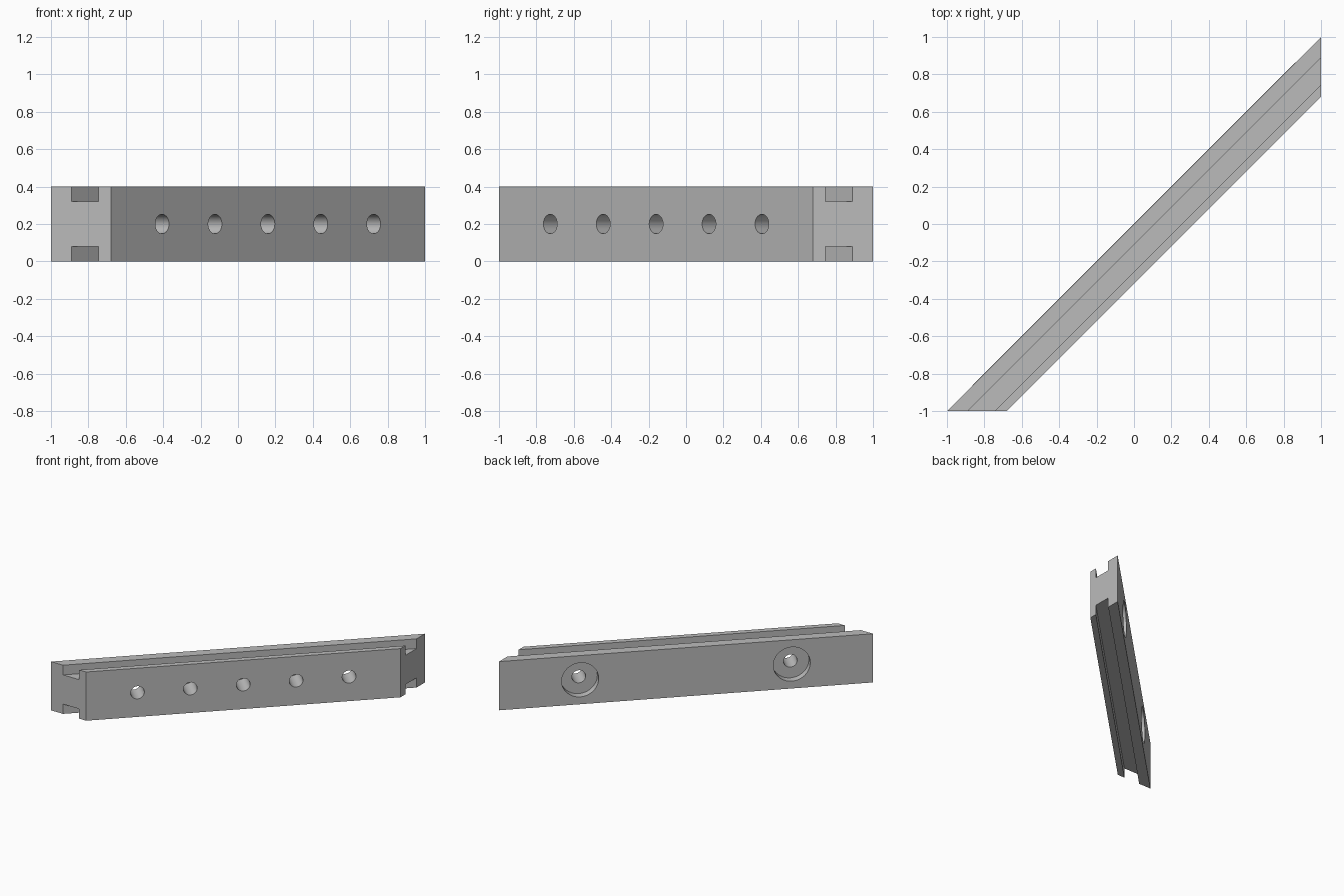
import bpy, bmesh, math
from mathutils import Vector, Matrix

cube = bpy.data.objects.get("Cube")
if cube:
    bpy.data.objects.remove(cube, do_unlink=True)

# Single grey material
grey = bpy.data.materials.new("plain grey")
grey.use_nodes = True
colour = (0.5, 0.5, 0.5, 1)
grey.diffuse_color = colour
grey.node_tree.nodes["Principled BSDF"].inputs["Base Color"].default_value = colour

WIDTH, HEIGHT, GROOVE = 0.32, 0.4, 0.08
G1, G2 = 0.11, 0.255
THICK = WIDTH / math.sqrt(2)
INWARD = Vector((1, -1, 0)).normalized()   # from back face to front face
ALONG = Vector((1, 1, 0)).normalized()


def finish(bm, name):
    bmesh.ops.recalc_face_normals(bm, faces=bm.faces)
    mesh = bpy.data.meshes.new(name)
    bm.to_mesh(mesh)
    bm.free()
    mesh.materials.append(grey)
    obj = bpy.data.objects.new(name, mesh)
    bpy.context.collection.objects.link(obj)
    return obj


# Grooved bar: H-shaped section swept along the diagonal, ends cut square to y and x
top = HEIGHT - GROOVE
section = [(0, 0), (G1, 0), (G1, GROOVE), (G2, GROOVE), (G2, 0), (WIDTH, 0),
           (WIDTH, HEIGHT), (G2, HEIGHT), (G2, top), (G1, top), (G1, HEIGHT), (0, HEIGHT)]
bm = bmesh.new()
start = [bm.verts.new((d - 1, -1, z)) for d, z in section]
end = [bm.verts.new((1, 1 - d, z)) for d, z in section]
bm.faces.new(start)
bm.faces.new(end)
for i in range(len(section)):
    j = (i + 1) % len(section)
    bm.faces.new((start[i], start[j], end[j], end[i]))
bar = finish(bm, "grooved_bar")


def drill(bm, s, radius, d0, d1):
    """Cylinder across the bar at distance s along it, from depth d0 to d1."""
    centre = ALONG * s + INWARD * (d0 + d1) / 2 + Vector((0, 0, HEIGHT / 2))
    turn = INWARD.to_track_quat("Z", "Y").to_matrix().to_4x4()
    bmesh.ops.create_cone(bm, cap_ends=True, segments=48, radius1=radius, radius2=radius,
                          depth=d1 - d0, matrix=Matrix.Translation(centre) @ turn)


def cut(name, drills):
    bm = bmesh.new()
    for args in drills:
        drill(bm, *args)
    cutter = finish(bm, name)
    cutter.hide_render = True
    mod = bar.modifiers.new(name, "BOOLEAN")
    mod.operation, mod.solver, mod.object = "DIFFERENCE", "EXACT", cutter
    bpy.context.view_layer.objects.active = bar
    bpy.ops.object.modifier_apply(modifier=name)
    bpy.data.objects.remove(cutter, do_unlink=True)


# Five holes in the front face: outer two go through, inner three are blind
MID = WIDTH / 2 / math.sqrt(2) * 0
cut("hole_cutter", [(MID + i * 0.4, 0.052, -0.05 if abs(i) == 2 else 0.03, THICK + 0.05)
                    for i in range(-2, 3)])
# Counterbores on the back face
cut("counterbore_cutter", [(s, 0.14, -0.05, 0.06) for s in (-0.8, 0.8)])

bpy.ops.object.select_all(action="DESELECT")
bar.select_set(True)
bpy.context.view_layer.objects.active = bar
bpy.ops.object.shade_smooth_by_angle(angle=math.radians(30))
